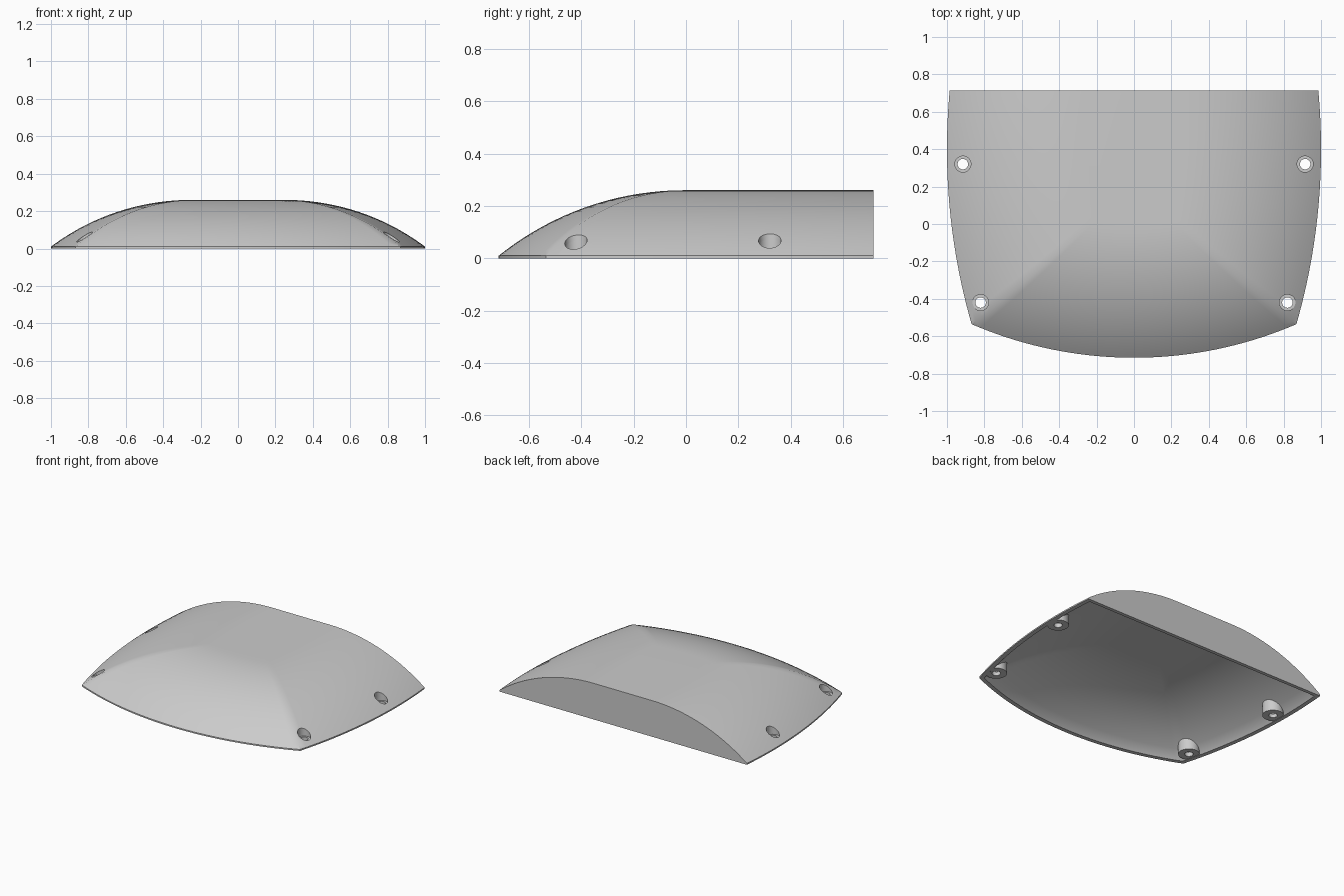
import bpy, bmesh, math
from mathutils import Vector, Matrix
from mathutils.geometry import intersect_sphere_sphere_2d

if "Cube" in bpy.data.objects:
    bpy.data.objects.remove(bpy.data.objects["Cube"], do_unlink=True)

HEIGHT, BACK, WALL, LIP = 0.26, 0.715, 0.018, 0.01
SIDE_C, SIDE_FLAT, SIDE_R = Vector((-2.39, 0.4)), 2.64, 1.25
FRONT_C, FRONT_FLAT, FRONT_R = Vector((0, 1.475)), 1.48, 1.133
SCREWS = [(0.915, 0.32), (0.82, -0.42)]

grey = bpy.data.materials.new("mid grey")
grey.use_nodes = True
grey.diffuse_color = (0.6, 0.6, 0.6, 1)
grey.node_tree.nodes["Principled BSDF"].inputs["Base Color"].default_value = (0.6, 0.6, 0.6, 1)


def add_object(name, bm):
    bmesh.ops.recalc_face_normals(bm, faces=bm.faces[:])
    mesh = bpy.data.meshes.new(name)
    bm.to_mesh(mesh)
    bm.free()
    mesh.materials.append(grey)
    obj = bpy.data.objects.new(name, mesh)
    bpy.context.collection.objects.link(obj)
    return obj


def spread(radius, z, inset):
    """Horizontal reach of the rounded edge at height z."""
    rise = max(z, LIP) - (HEIGHT - radius)
    return math.sqrt(max((radius - inset) ** 2 - rise ** 2, 0))


def arc(centre, radius, start, end, steps):
    for i in range(steps + 1):
        a = start + (end - start) * i / steps
        yield centre + radius * Vector((math.cos(a), math.sin(a)))


def contour(z, inset, back):
    """Closed outline of the dome at height z: side arc, front arc, side arc."""
    a = SIDE_FLAT + spread(SIDE_R, z, inset)
    b = FRONT_FLAT + spread(FRONT_R, z, inset)
    corner = min(intersect_sphere_sphere_2d(SIDE_C, a, FRONT_C, b), key=lambda p: p.y)
    to_corner = corner - SIDE_C
    side = list(arc(SIDE_C, a, math.asin((back - SIDE_C.y) / a),
                    math.atan2(to_corner.y, to_corner.x), 24))
    angle = math.atan2(corner.y - FRONT_C.y, corner.x)
    front = list(arc(FRONT_C, b, angle, -math.pi - angle, 36))[1:-1]
    other = [Vector((-p.x, p.y)) for p in reversed(side)]
    return [(p.x, p.y, z) for p in side + front + other]


def dome_rings(inset, back, steps=18):
    top = HEIGHT - inset
    levels = [top * (1 - (i / steps) ** 2) for i in range(steps)]
    if inset == 0:
        levels.append(LIP)
    return [contour(z, inset, back) for z in levels + [0]]


def loft(name, rings):
    bm = bmesh.new()
    loops = [[bm.verts.new(p) for p in ring] for ring in rings]
    for low, high in zip(loops, loops[1:]):
        for i in range(len(low)):
            bm.faces.new((low[i - 1], low[i], high[i], high[i - 1]))
    bm.faces.new(loops[0])
    bm.faces.new(loops[-1])
    return add_object(name, bm)


def posts(name, radius, bottom, top):
    """One upright cylinder at every screw position, mirrored left and right."""
    bm = bmesh.new()
    for x, y in SCREWS:
        for side in (1, -1):
            bmesh.ops.create_cone(bm, cap_ends=True, segments=32, radius1=radius,
                                  radius2=radius, depth=top - bottom,
                                  matrix=Matrix.Translation((side * x, y, (top + bottom) / 2)))
    return add_object(name, bm)


def boolean(obj, *steps):
    for operation, helper in steps:
        helper.hide_render = True
        mod = obj.modifiers.new(operation.lower(), "BOOLEAN")
        mod.operation, mod.object, mod.solver = operation, helper, "EXACT"
    graph = bpy.context.evaluated_depsgraph_get()
    mesh = bpy.data.meshes.new_from_object(obj.evaluated_get(graph))
    obj.modifiers.clear()
    obj.data = mesh


# Hollow cover: inner skin from the top down to the rim, outer skin back up
inner = dome_rings(WALL, BACK - 0.025)
outer = dome_rings(0, BACK)
cover = loft("cover_shell", inner + outer[::-1])

# Screw bosses trimmed to end within the cover wall
bosses = posts("screw_bosses", 0.07, 0.002, 0.4)
trim = loft("boss_trim", dome_rings(WALL / 2, BACK - 0.01))

# Screw holes with wider counterbores from above
holes = posts("hole_cutter", 0.028, -0.1, 0.5)
counterbores = posts("counterbore_cutter", 0.043, 0.03, 0.5)
boolean(bosses, ("INTERSECT", trim), ("DIFFERENCE", holes), ("DIFFERENCE", counterbores))
boolean(cover, ("DIFFERENCE", holes), ("DIFFERENCE", counterbores))
for helper in (trim, holes, counterbores):
    bpy.data.objects.remove(helper, do_unlink=True)

# Smooth curved skins, sharp rims
for obj in (cover, bosses):
    bpy.ops.object.select_all(action="DESELECT")
    obj.select_set(True)
    bpy.context.view_layer.objects.active = obj
    bpy.ops.object.shade_smooth_by_angle(angle=math.radians(30))
